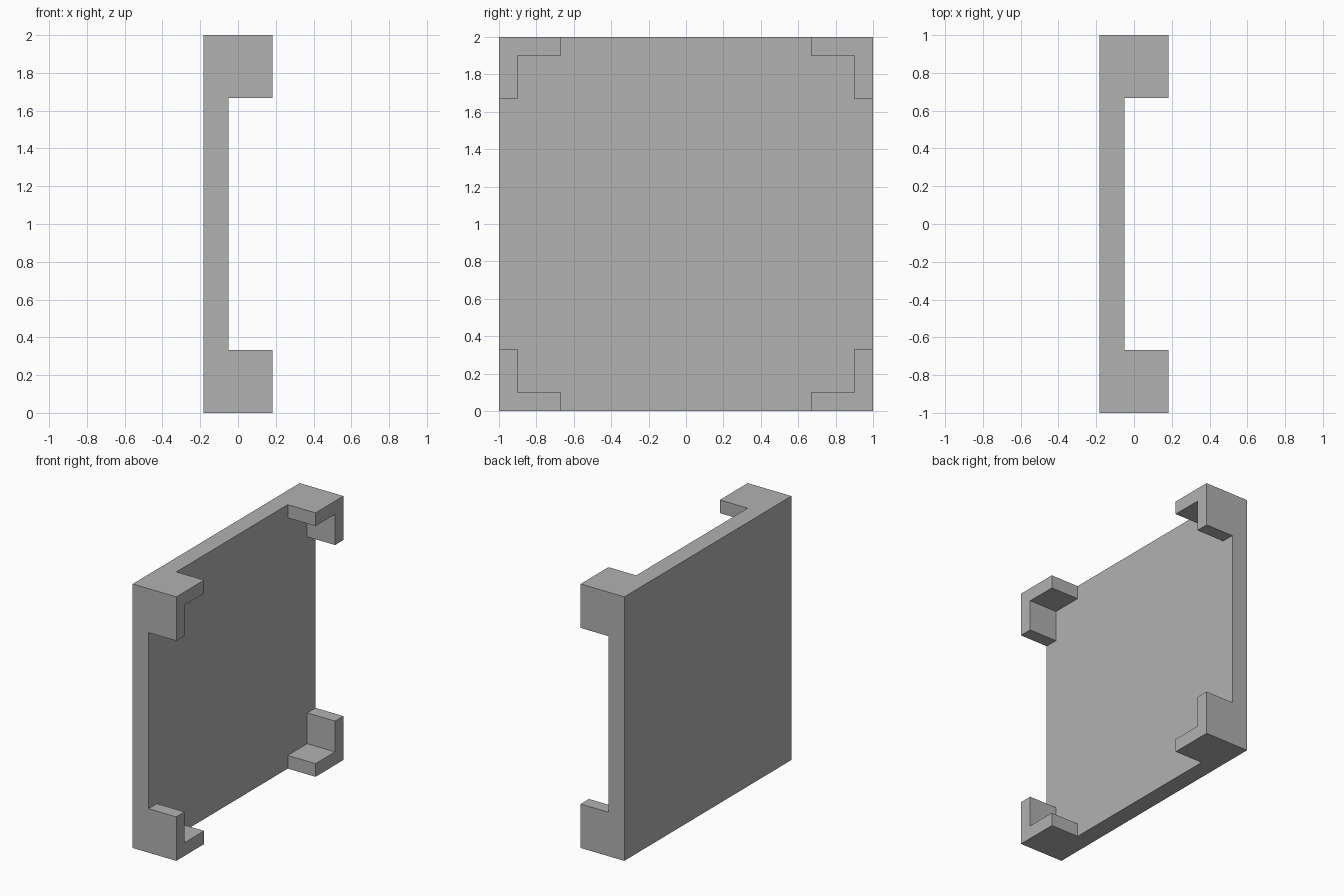
import bpy
import bmesh
from mathutils import Vector

default = bpy.data.objects.get("Cube")
if default:
    bpy.data.objects.remove(default, do_unlink=True)

BACK, FACE, TIP = -0.183, -0.05, 0.183   # plate back, plate face, bracket tips
ARM = 0.667                              # where the bracket arms end
INNER = 0.9                              # inner side of the bracket walls

# Grey material
grey = bpy.data.materials.new("plain grey")
grey.use_nodes = True
colour = (0.445, 0.445, 0.445, 1)
grey.diffuse_color = colour
grey.node_tree.nodes["Principled BSDF"].inputs["Base Color"].default_value = colour

# Square upright plate
bm = bmesh.new()
bmesh.ops.create_cube(bm, size=1)
bmesh.ops.scale(bm, vec=(FACE - BACK, 2, 2), verts=bm.verts)
bmesh.ops.translate(bm, vec=((FACE + BACK) / 2, 0, 1), verts=bm.verts)

# Score the plate along the bracket edges
centre = Vector((0, 0, 1))
for axis in (Vector((0, 1, 0)), Vector((0, 0, 1))):
    for offset in (-INNER, -ARM, ARM, INNER):
        bmesh.ops.bisect_plane(bm, geom=bm.verts[:] + bm.edges[:] + bm.faces[:],
                               plane_co=centre + axis * offset, plane_no=axis)


def in_bracket(face):
    """True for plate-face cells in an L-shaped corner."""
    mid = face.calc_center_median() - centre
    y, z = abs(mid.y), abs(mid.z)
    return face.normal.x > 0.9 and min(y, z) > ARM and max(y, z) > INNER


# Corner brackets raised from the plate
bm.normal_update()
cells = [f for f in bm.faces if in_bracket(f)]
raised = bmesh.ops.extrude_face_region(bm, geom=cells)["geom"]
bmesh.ops.delete(bm, geom=[f for f in cells if f.is_valid], context="FACES")
bmesh.ops.translate(bm, vec=(TIP - FACE, 0, 0),
                    verts=[v for v in raised if isinstance(v, bmesh.types.BMVert)])

# Merge the flat cells back into whole faces
bmesh.ops.dissolve_limit(bm, angle_limit=0.01, verts=bm.verts, edges=bm.edges)
bmesh.ops.recalc_face_normals(bm, faces=bm.faces)

mesh = bpy.data.meshes.new("bracketed_plate")
bm.to_mesh(mesh)
bm.free()
mesh.materials.append(grey)
plate = bpy.data.objects.new("bracketed_plate", mesh)
bpy.context.collection.objects.link(plate)
